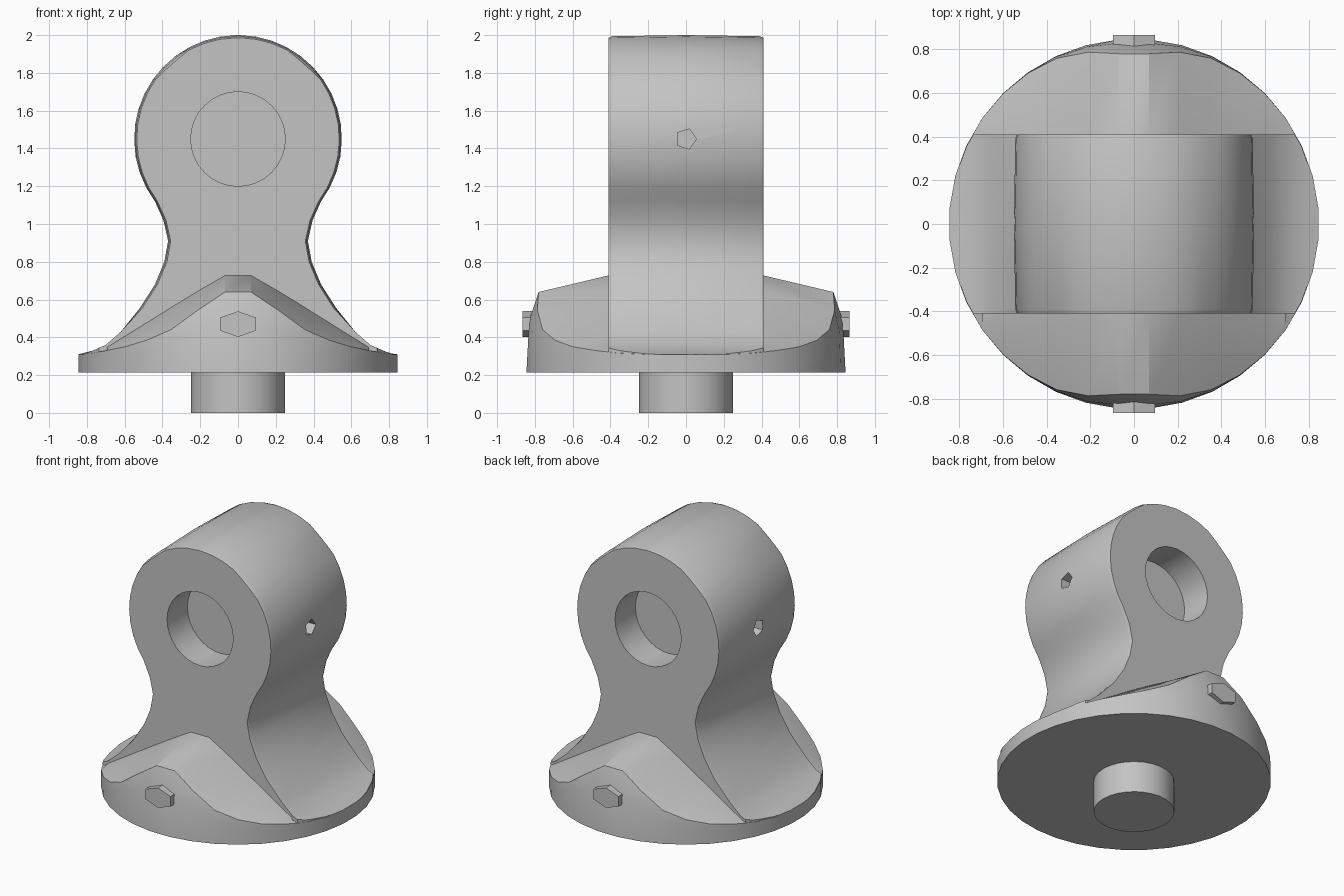
import bpy, bmesh, math
from mathutils import Matrix

if "Cube" in bpy.data.objects:
    bpy.data.objects.remove(bpy.data.objects["Cube"])

grey = bpy.data.materials.new("plain_grey")
grey.use_nodes = True
COLOUR = (0.55, 0.55, 0.55, 1)
grey.diffuse_color = COLOUR
grey.node_tree.nodes["Principled BSDF"].inputs["Base Color"].default_value = COLOUR

RADIUS, SIDES, HALF_DEPTH, EYE_Z = 0.848, 36, 0.41, 1.45


def finish(name, bm):
    bmesh.ops.recalc_face_normals(bm, faces=bm.faces)
    mesh = bpy.data.meshes.new(name)
    bm.to_mesh(mesh)
    bm.free()
    obj = bpy.data.objects.new(name, mesh)
    bpy.context.collection.objects.link(obj)
    mesh.materials.append(grey)
    return obj


def cylinder(name, radius, depth, centre, axis="Z", sides=32, squash=1.0):
    turn = {"X": Matrix.Rotation(math.pi / 2, 4, "Y"),
            "Y": Matrix.Rotation(math.pi / 2, 4, "X"),
            "Z": Matrix.Identity(4)}[axis]
    bm = bmesh.new()
    bmesh.ops.create_cone(bm, cap_ends=True, segments=sides, radius1=radius,
                          radius2=radius, depth=depth,
                          matrix=Matrix.Translation(centre) @ turn @ Matrix.Diagonal((1, squash, 1, 1)))
    return finish(name, bm)


def select_only(obj):
    bpy.ops.object.select_all(action="DESELECT")
    obj.select_set(True)
    bpy.context.view_layer.objects.active = obj


def cut(obj, cutter, operation="DIFFERENCE"):
    mod = obj.modifiers.new("cut", "BOOLEAN")
    mod.operation, mod.solver, mod.object = operation, "EXACT", cutter
    select_only(obj)
    bpy.ops.object.modifier_apply(modifier=mod.name)
    bpy.data.objects.remove(cutter)


def sample(points, x):
    for (x0, z0), (x1, z1) in zip(points, points[1:]):
        if x <= x1:
            return z0 + (z1 - z0) * max(0, x - x0) / (x1 - x0)
    return points[-1][1]


# Round base with front and back shoulders rising to the lug
RIM = [(0.075, 0.64), (0.15, 0.61), (0.3, 0.47), (0.45, 0.395), (0.6, 0.35), (0.8, 0.31)]
RIDGE = [(0.075, 0.73), (0.3, 0.595), (0.7, 0.345)]
bm = bmesh.new()
rings = [[], [], []]
for i in range(SIDES):
    a = math.tau * (i + 0.5) / SIDES
    c, s = math.cos(a), math.sin(a)
    top = sample(RIM, abs(RADIUS * c))
    lean = ((top - 0.31) / 0.33) ** 2
    levels = [(RADIUS, 0.215), (RADIUS - 0.015 * lean, 0.22 + (top - 0.22) * 0.65),
              (RADIUS - 0.065 * lean, top)]
    for ring, (r, z) in zip(rings, levels):
        ring.append(bm.verts.new((r * c, r * s, z)))
bm.faces.new(rings[0])
for low, high in zip(rings, rings[1:]):
    for i in range(SIDES):
        j = (i + 1) % SIDES
        bm.faces.new((low[i], low[j], high[j], high[i]))
columns, ends = [], []
for i in range(SIDES // 2):
    back, front = rings[2][i], rings[2][-1 - i]
    if back.co.y > HALF_DEPTH:
        x = back.co.x
        z = sample(RIDGE, abs(x))
        columns.append([back, bm.verts.new((x, HALF_DEPTH - 0.01, z)),
                        bm.verts.new((x, 0.01 - HALF_DEPTH, z)), front])
for p, q in zip(columns, columns[1:]):
    for k in range(3):
        bm.faces.new((p[k], q[k], q[k + 1], p[k + 1]))
for column, sign in ((columns[0], 1), (columns[-1], -1)):
    side = [v for v in rings[2] if v.co.x * sign > abs(column[0].co.x) + 0.01]
    side.sort(key=lambda v: v.co.y)
    bm.faces.new(column + side)
base = finish("base", bm)

# Upright lug: waisted outline swept front to back with a slight crown
FLANK = [(0.86, 0.25), (0.86, 0.3), (0.78, 0.325), (0.7, 0.36), (0.62, 0.43), (0.52, 0.555),
         (0.44, 0.68), (0.39, 0.8), (0.37, 0.91), (0.395, 1.02), (0.44, 1.12)]
half = FLANK + [(0.55 * math.cos(math.radians(d)), EYE_Z + 0.55 * math.sin(math.radians(d)))
                for d in range(-28, 90, 9)]
outline = half + [(0, 2.0)] + [(-x, z) for x, z in reversed(half)]
bm = bmesh.new()
sections = []
for y, shrink in ((-HALF_DEPTH, 0.014), (-0.39, 0.006), (0, 0), (0.39, 0.006), (HALF_DEPTH, 0.014)):
    section = []
    for x, z in outline:
        dx = -math.copysign(shrink, x) if 0.5 < z < 1.9 else 0
        dz = -shrink if z > 1.8 else 0
        section.append(bm.verts.new((x + dx, y, z + dz)))
    sections.append(section)
for a, b in zip(sections, sections[1:]):
    for i in range(len(a)):
        j = (i + 1) % len(a)
        bm.faces.new((a[i], a[j], b[j], b[i]))
bm.faces.new(sections[0])
bm.faces.new(sections[-1])
lug = finish("lug", bm)
trim = cylinder("trim", RADIUS - 0.002, 3, (0, 0, 1.2), sides=SIDES)
trim.data.transform(Matrix.Rotation(math.pi / SIDES, 4, "Z"))
cut(lug, trim, "INTERSECT")

# Blind round sockets front and back, small five-sided holes on the flanks
for sign in (-1, 1):
    cut(lug, cylinder("socket", 0.25, 0.44, (0, sign * HALF_DEPTH, EYE_Z), "Y"))
    cut(lug, cylinder("side_hole", 0.056, 0.3, (sign * 0.55, 0, EYE_Z), "X", 5))

# Pin under the base
pin = cylinder("pin", 0.25, 0.25, (0, 0, 0.125), sides=28)

# Flattened studs on the shoulders
studs = [cylinder(name, 0.11, 0.1, (0, sign * 0.815, 0.47), "Y", 6, 0.62)
         for name, sign in (("front_stud", -1), ("back_stud", 1))]

for part in [base, lug, pin] + studs:
    select_only(part)
    bpy.ops.object.shade_smooth_by_angle(angle=math.radians(30))
